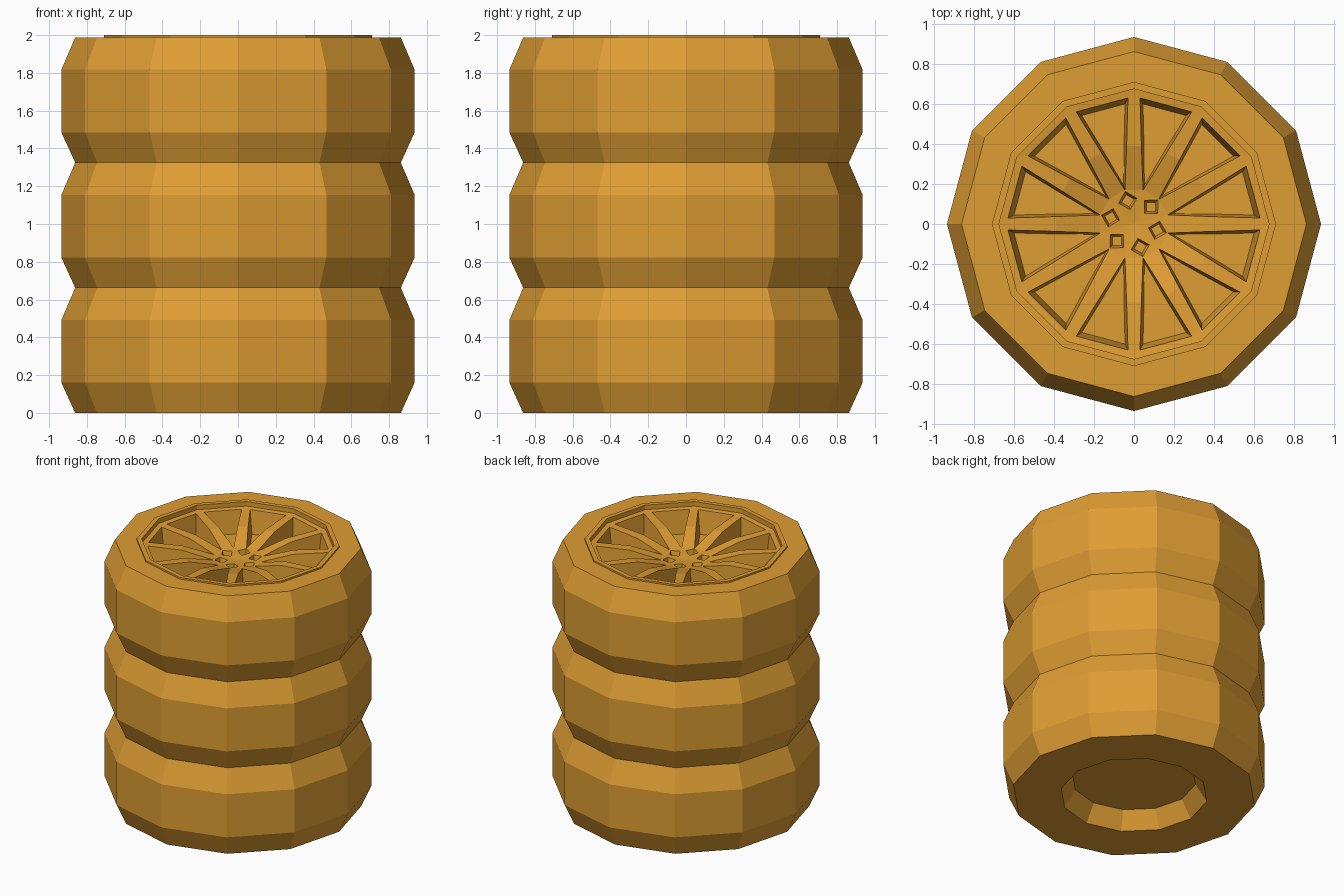
import bpy, bmesh
from math import radians
from mathutils import Vector, Matrix

cube = bpy.data.objects.get("Cube")
if cube:
    bpy.data.objects.remove(cube, do_unlink=True)

SIDES = 12
STEP = radians(360 / SIDES)
PITCH = 0.6625  # height of one wheel in the stack

orange = bpy.data.materials.new("amber_orange")
orange.use_nodes = True
colour = (0.74, 0.34, 0.033, 1)
orange.diffuse_color = colour
orange.node_tree.nodes["Principled BSDF"].inputs["Base Color"].default_value = colour


def link(name, mesh):
    obj = bpy.data.objects.new(name, mesh)
    bpy.context.collection.objects.link(obj)
    return obj


def spun(bm, point, turn=0.0):
    """Copies of a point, one per side, turned about z."""
    return [bm.verts.new(Matrix.Rotation(k * STEP + turn, 3, "Z") @ Vector(point))
            for k in range(SIDES)]


def build_wheel():
    bm = bmesh.new()

    # Tyre and rim lip: profile from the underside recess to the inside of the lip
    profile = [(0.44, 0.13), (0.52, 0), (0.862, 0), (0.935, 0.16), (0.935, 0.492),
               (0.862, PITCH), (0.71, PITCH), (0.71, 0.675), (0.675, 0.675), (0.675, 0.64)]
    rings = [spun(bm, (r, 0, z)) for r, z in profile]
    bm.faces.new(rings[0])
    for low, high in zip(rings, rings[1:]):
        for k in range(SIDES):
            n = (k + 1) % SIDES
            bm.faces.new((low[k], low[n], high[n], high[k]))

    # Spoke corners, on the right (-) and left (+) of each spoke axis
    lip = rings[-1]
    out_r, out_l = (spun(bm, (0.63, s * 0.03, 0.635)) for s in (-1, 1))
    mid_r, mid_l = (spun(bm, (0.39, s * 0.037, 0.615)) for s in (-1, 1))
    apex = spun(bm, (0.175, 0, 0.552), STEP / 2)
    hub = bm.verts.new((0, 0, 0.535))

    # Matching corners on the sunken pocket floors
    deep = 0.46
    f_out_r, f_out_l = (spun(bm, (0.6, s * 0.045, deep)) for s in (-1, 1))
    f_mid_r, f_mid_l = (spun(bm, (0.39, s * 0.05, deep)) for s in (-1, 1))
    f_apex = spun(bm, (0.2, 0, deep), STEP / 2)

    for k in range(SIDES):
        n, p = (k + 1) % SIDES, k - 1
        # Spoke top, bending down to the hub
        bm.faces.new((lip[k], out_l[k], out_r[k]))
        bm.faces.new((lip[k], lip[n], out_r[n], out_l[k]))
        bm.faces.new((out_r[k], out_l[k], mid_l[k], mid_r[k]))
        bm.faces.new((mid_r[k], mid_l[k], apex[k], apex[p]))
        bm.faces.new((apex[p], apex[k], hub))
        # Pocket between this spoke and the next
        top = [out_l[k], out_r[n], mid_r[n], apex[k], mid_l[k]]
        floor = [f_out_l[k], f_out_r[n], f_mid_r[n], f_apex[k], f_mid_l[k]]
        for i in range(len(top)):
            j = (i + 1) % len(top)
            bm.faces.new((top[i], top[j], floor[j], floor[i]))
        bm.faces.new(floor)

    bmesh.ops.recalc_face_normals(bm, faces=bm.faces)
    mesh = bpy.data.meshes.new("wheel")
    bm.to_mesh(mesh)
    bm.free()
    return mesh


def build_bolt_cutter():
    """Six square tapered pegs around the hub."""
    bm = bmesh.new()
    for k in range(6):
        place = Matrix.Rotation(radians(45 + 60 * k), 4, "Z") @ Matrix.Translation((0.12, 0, 0.54))
        bmesh.ops.create_cone(bm, cap_ends=True, segments=4, radius1=0.032,
                              radius2=0.058, depth=0.08, matrix=place)
    mesh = bpy.data.meshes.new("bolt_cutter")
    bm.to_mesh(mesh)
    bm.free()
    return mesh


# Cut the bolt holes once, then share the finished mesh
blank = link("wheel_blank", build_wheel())
cutter = link("bolt_cutter", build_bolt_cutter())
cutter.hide_render = True
cut = blank.modifiers.new("bolt_holes", "BOOLEAN")
cut.operation = "DIFFERENCE"
cut.solver = "EXACT"
cut.object = cutter
graph = bpy.context.evaluated_depsgraph_get()
wheel_mesh = bpy.data.meshes.new_from_object(blank.evaluated_get(graph))
for helper in (blank, cutter):
    bpy.data.objects.remove(helper, do_unlink=True)
wheel_mesh.materials.clear()
wheel_mesh.materials.append(orange)

# Stack of three wheels
for level, name in enumerate(("bottom_wheel", "middle_wheel", "top_wheel")):
    link(name, wheel_mesh).location.z = level * PITCH
